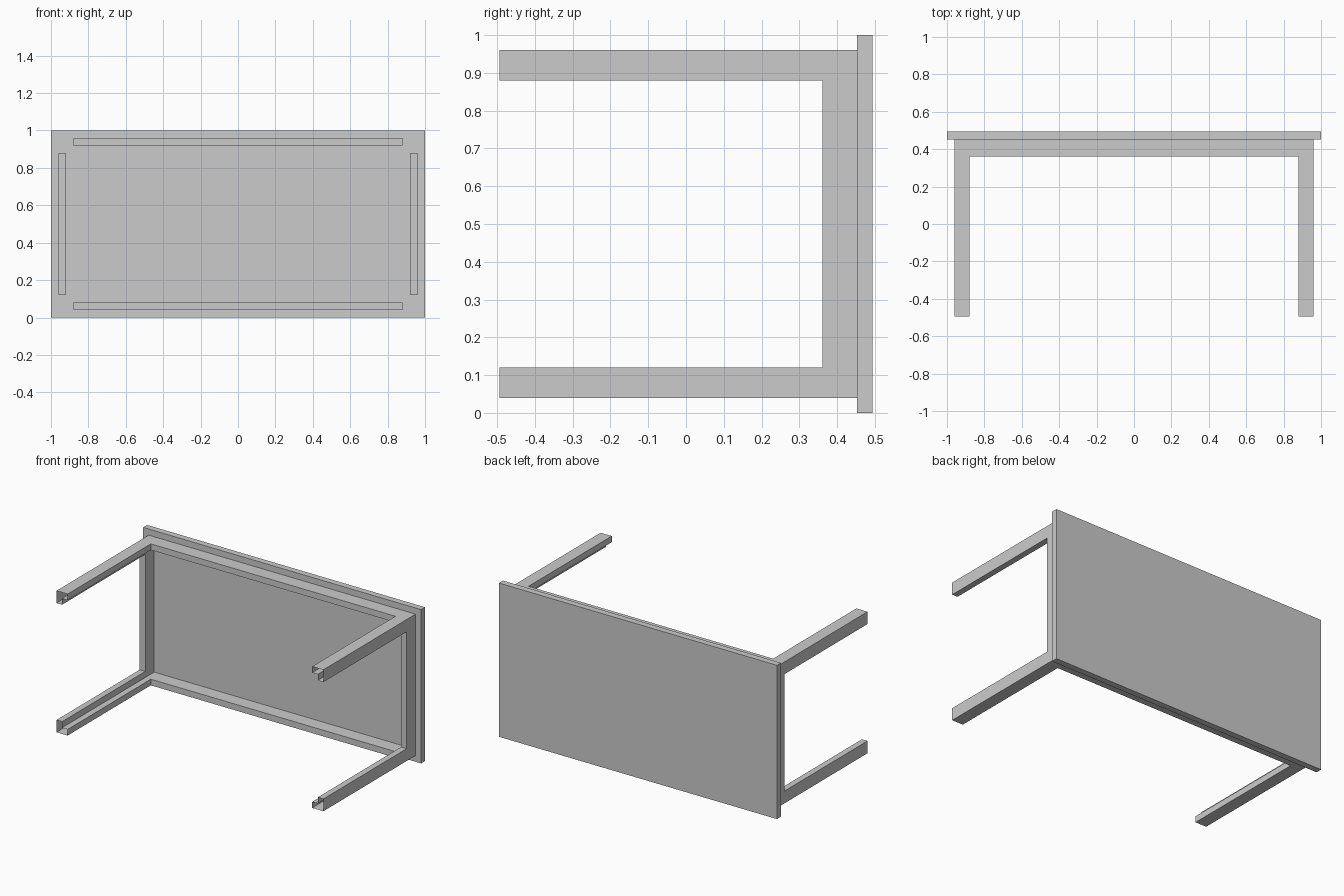
import bpy
import bmesh

default = bpy.data.objects.get("Cube")
if default:
    bpy.data.objects.remove(default, do_unlink=True)

FOOT, RAIL, UNDER, BACK = -0.494, 0.361, 0.453, 0.494   # depths along y
OUT_X, MID_X, IN_X = 0.96, 0.92, 0.88                   # frame steps in x
OUT_Z, MID_Z, IN_Z = 0.46, 0.42, 0.38                   # frame steps in z

grey = bpy.data.materials.new("light_grey")
grey.use_nodes = True
grey.diffuse_color = (0.6, 0.6, 0.6, 1)
grey.node_tree.nodes["Principled BSDF"].inputs["Base Color"].default_value = (0.6, 0.6, 0.6, 1)


def add_object(name, bm):
    mesh = bpy.data.meshes.new(name)
    bm.to_mesh(mesh)
    bm.free()
    mesh.materials.append(grey)
    obj = bpy.data.objects.new(name, mesh)
    obj.location.z = 0.5
    bpy.context.collection.objects.link(obj)
    return obj


def quad(bm, points):
    bm.faces.new([bm.verts.new(p) for p in points])


def wall(bm, p, q, y0, y1):
    """Flat wall over the profile edge p-q, running in y."""
    quad(bm, [(p[0], y0, p[1]), (p[0], y1, p[1]), (q[0], y1, q[1]), (q[0], y0, q[1])])


def rail(bm, x0, x1, z0, z1, along_x):
    """Half a rail: front face and two long sides."""
    quad(bm, [(x0, RAIL, z0), (x1, RAIL, z0), (x1, RAIL, z1), (x0, RAIL, z1)])
    if along_x:
        wall(bm, (x0, z0), (x1, z0), RAIL, UNDER)
        wall(bm, (x1, z1), (x0, z1), RAIL, UNDER)
    else:
        wall(bm, (x1, z0), (x1, z1), RAIL, UNDER)
        wall(bm, (x0, z1), (x0, z0), RAIL, UNDER)


# Table top: flat slab standing on its long edge
bm = bmesh.new()
bmesh.ops.create_cube(bm, size=1)
bmesh.ops.scale(bm, vec=(2, BACK - UNDER, 1), verts=bm.verts)
bmesh.ops.translate(bm, vec=(0, (BACK + UNDER) / 2, 0), verts=bm.verts)
add_object("table_top", bm)

# Legs and rails: one quarter with an open-ended angle leg, then mirrored
bm = bmesh.new()
angle = [(OUT_X, IN_Z), (OUT_X, OUT_Z), (IN_X, OUT_Z),
         (IN_X, MID_Z), (MID_X, MID_Z), (MID_X, IN_Z)]
for i, p in enumerate(angle):
    meets_rail = i in (2, 5)
    wall(bm, p, angle[(i + 1) % len(angle)], FOOT, RAIL if meets_rail else UNDER)
rail(bm, 0, IN_X, MID_Z, OUT_Z, True)
rail(bm, MID_X, OUT_X, 0, IN_Z, False)
bmesh.ops.remove_doubles(bm, verts=bm.verts, dist=0.0001)
frame = add_object("legs_and_rails", bm)
mirror = frame.modifiers.new("mirror", 'MIRROR')
mirror.use_axis = (True, False, True)
mirror.use_clip = True
